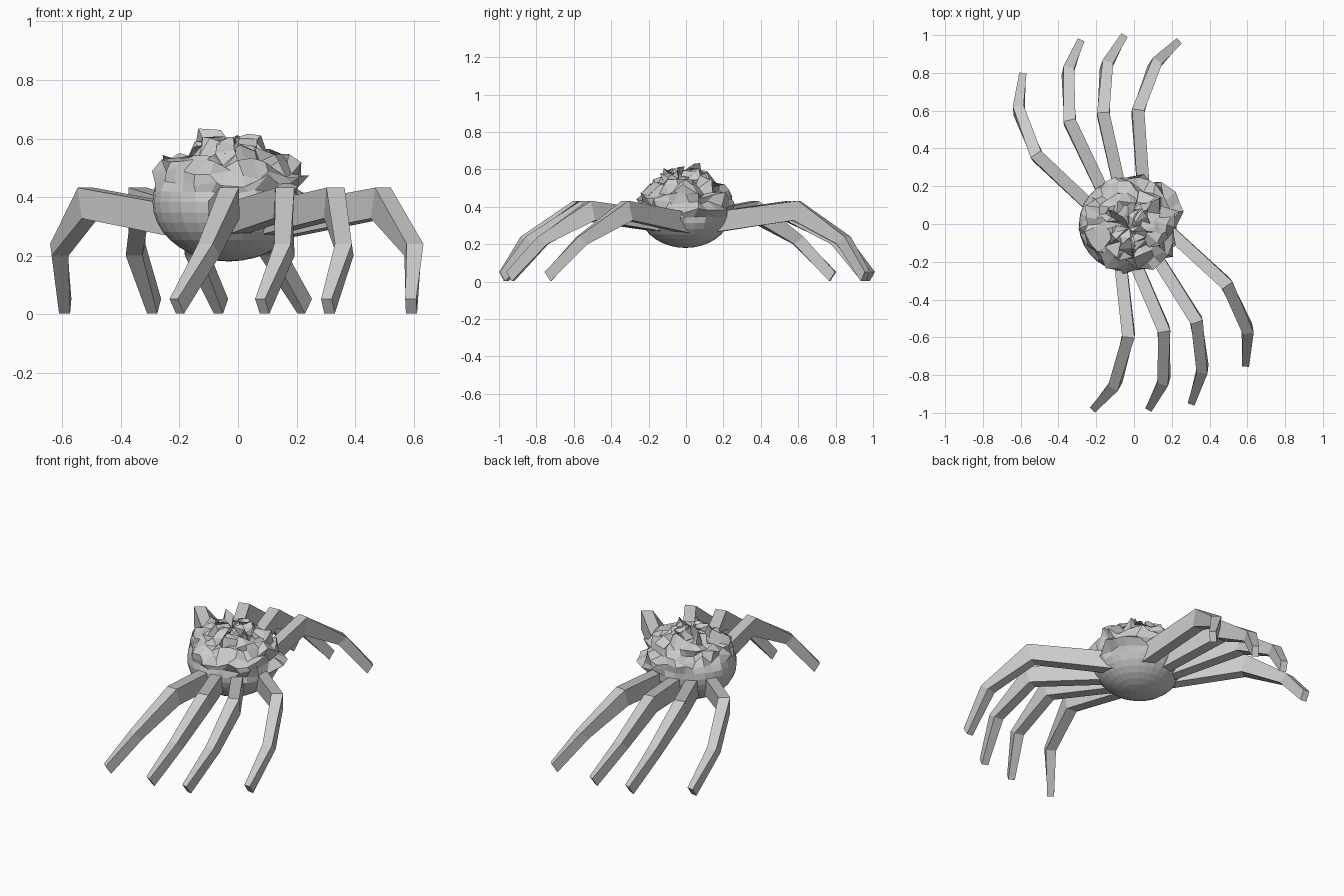
import bpy, bmesh, math, random
from mathutils import Vector, noise

if "Cube" in bpy.data.objects:
    bpy.data.objects.remove(bpy.data.objects["Cube"])

random.seed(7)
grey = bpy.data.materials.new("stone grey")
grey.diffuse_color = (0.6, 0.6, 0.6, 1)
grey.use_nodes = True
grey.node_tree.nodes["Principled BSDF"].inputs["Base Color"].default_value = grey.diffuse_color


def finish(bm, name):
    bmesh.ops.recalc_face_normals(bm, faces=bm.faces)
    me = bpy.data.meshes.new(name)
    bm.to_mesh(me)
    bm.free()
    me.materials.append(grey)
    ob = bpy.data.objects.new(name, me)
    bpy.context.collection.objects.link(ob)
    return ob


# Body: faceted ball, smooth underneath, crumpled on top and on the +x side
bm = bmesh.new()
bmesh.ops.create_uvsphere(bm, u_segments=28, v_segments=18, radius=1)
for v in bm.verts:
    n = v.co.normalized()
    rough = max(0.0, min(1.0, (n.z + 0.3 * n.x + 0.02) * 3.5))
    lump = noise.noise(n * 4) * 0.10 + random.uniform(-0.09, 0.12)
    if rough > 0.6 and random.random() < 0.06:
        lump += 0.13                      # occasional raised shard
    slide = Vector([random.uniform(-0.1, 0.1) for _ in range(3)])
    p = n * (1 + lump * rough) + slide * rough
    v.co = Vector((p.x * 0.26 - 0.032, p.y * 0.25 - 0.003, p.z * 0.203 + 0.383))
finish(bm, "crumpled_body")

# Legs: top-edge plan points at body, knee, shin and foot
LEGS = {
    "back": [[(-0.13, 0.0), (-0.52, 0.37), (-0.613, 0.625), (-0.588, 0.80)],
             [(-0.11, 0.06), (-0.342, 0.55), (-0.345, 0.83), (-0.28, 0.975)],
             [(-0.05, 0.08), (-0.163, 0.59), (-0.138, 0.86), (-0.05, 1.0)],
             [(0.06, 0.05), (0.022, 0.605), (0.125, 0.865), (0.24, 0.97)]],
    "front": [[(0.10, 0.04), (0.495, -0.325), (0.605, -0.58), (0.59, -0.755)],
              [(0.02, -0.02), (0.333, -0.52), (0.36, -0.79), (0.302, -0.955)],
              [(-0.07, -0.03), (0.16, -0.57), (0.152, -0.85), (0.075, -0.985)],
              [(-0.09, -0.04), (-0.03, -0.60), (-0.112, -0.87), (-0.22, -0.985)]],
}
TOP_Z = [0.36, 0.432, 0.24, 0.052]
INSET = [0.0, 0.025, 0.05, 0.032]        # lower edge set back toward the body
DEPTH = [0.11, 0.105, 0.04, 0.05]        # lower edge below the upper edge
HALF_W = [0.033, 0.033, 0.029, 0.019]


def leg(name, plan):
    bm = bmesh.new()
    pts = [Vector((x, y, 0)) for x, y in plan]
    rings = []
    for i, p in enumerate(pts):
        d = Vector()
        if i > 0:
            d += (p - pts[i - 1]).normalized()
        if i < 3:
            d += (pts[i + 1] - p).normalized()
        d.normalize()
        side = Vector((-d.y, d.x, 0)) * HALF_W[i]
        top = p + Vector((0, 0, TOP_Z[i]))
        low = top - d * INSET[i] - Vector((0, 0, DEPTH[i]))
        rings.append([bm.verts.new(c) for c in
                      (top + side, top - side, low - side, low + side)])
    for a, b in zip(rings, rings[1:]):
        for k in range(4):
            bm.faces.new((a[k], a[(k + 1) % 4], b[(k + 1) % 4], b[k]))
    bm.faces.new(rings[0])
    bm.faces.new(rings[-1])
    finish(bm, name)


for where, plans in LEGS.items():
    for n, plan in enumerate(plans, 1):
        leg(f"{where}_leg_{n}", plan)
